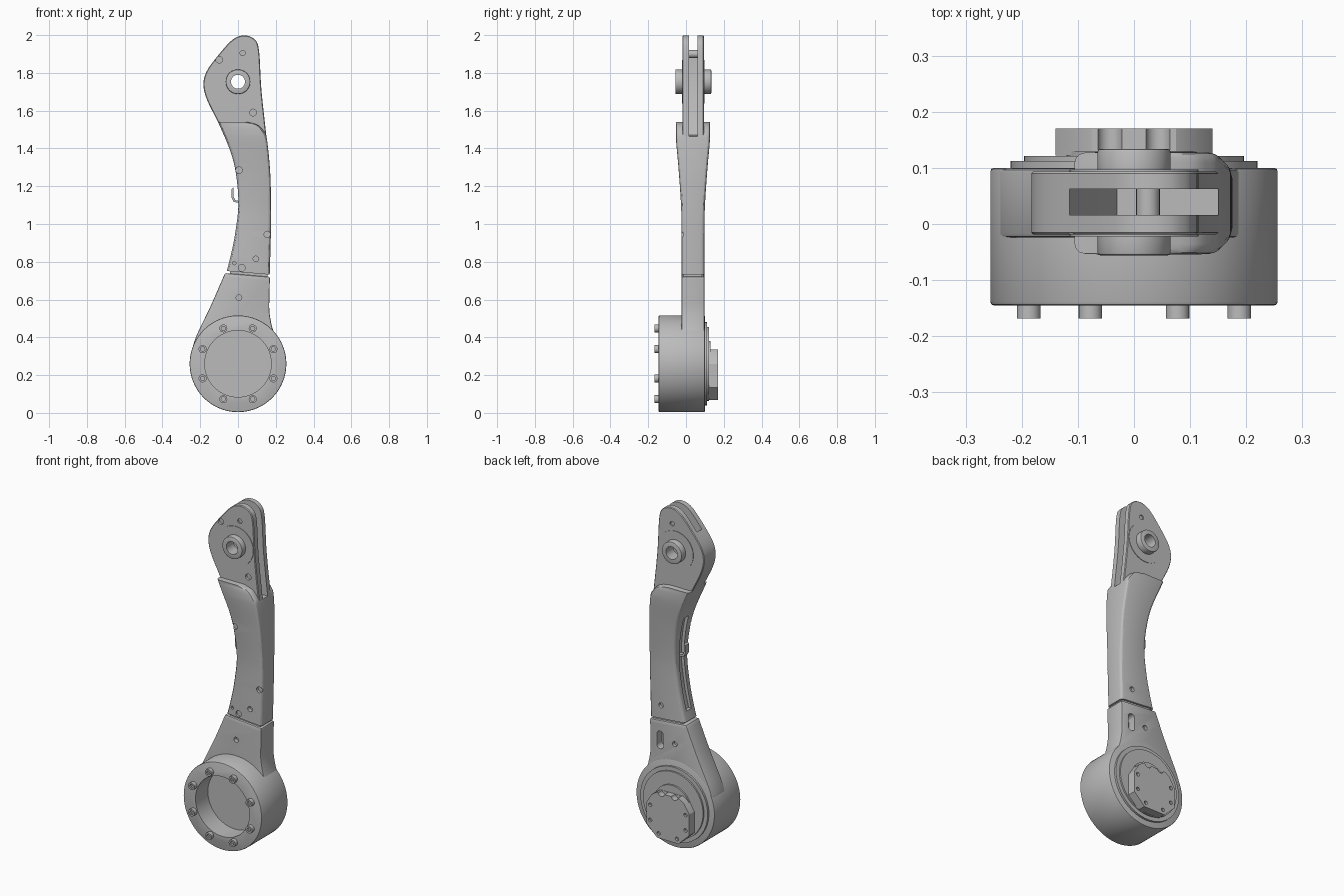
import bpy, bmesh, math

cube = bpy.data.objects.get("Cube")
if cube:
    bpy.data.objects.remove(cube, do_unlink=True)

GREY = (0.5, 0.5, 0.5, 1)
grey = bpy.data.materials.new("machined_grey")
grey.use_nodes = True
grey.diffuse_color = GREY
grey.node_tree.nodes["Principled BSDF"].inputs["Base Color"].default_value = GREY


def make(name, bm):
    bmesh.ops.recalc_face_normals(bm, faces=bm.faces)
    mesh = bpy.data.meshes.new(name)
    bm.to_mesh(mesh)
    bm.free()
    mesh.materials.append(grey)
    ob = bpy.data.objects.new(name, mesh)
    bpy.context.collection.objects.link(ob)
    return ob


def activate(ob):
    bpy.ops.object.select_all(action='DESELECT')
    ob.select_set(True)
    bpy.context.view_layer.objects.active = ob


def add_loft(bm, rings):
    loops = [[bm.verts.new(p) for p in ring] for ring in rings]
    for a, b in zip(loops, loops[1:]):
        for i in range(len(a)):
            j = (i + 1) % len(a)
            bm.faces.new((a[i], a[j], b[j], b[i]))
    bm.faces.new(loops[0])
    bm.faces.new(loops[-1])


def add_prism(bm, outline, y0, y1):
    add_loft(bm, [[(x, y, z) for x, z in outline] for y in (y0, y1)])


def circle(x, z, r, n=48):
    return [(x + r * math.cos(math.tau * i / n), z + r * math.sin(math.tau * i / n)) for i in range(n)]


def prisms(name, parts):
    bm = bmesh.new()
    for part in parts:
        add_prism(bm, *part)
    return make(name, bm)


def bevel(ob, width, segments=2):
    mod = ob.modifiers.new("edge", 'BEVEL')
    mod.width, mod.segments, mod.limit_method = width, segments, 'ANGLE'
    activate(ob)
    bpy.ops.object.modifier_apply(modifier=mod.name)


def cut(ob, parts):
    for part in parts:
        cutter = prisms("cutter", [part])
        cutter.hide_render = True
        mod = ob.modifiers.new("cut", 'BOOLEAN')
        mod.operation, mod.solver, mod.object = 'DIFFERENCE', 'EXACT', cutter
        activate(ob)
        bpy.ops.object.modifier_apply(modifier=mod.name)
        bpy.data.objects.remove(cutter, do_unlink=True)


def spline(pts, steps=6):
    """Smooth path through the points."""
    out = []
    for i in range(len(pts) - 1):
        p = [pts[max(i - 1, 0)], pts[i], pts[i + 1], pts[min(i + 2, len(pts) - 1)]]
        for s in range(steps):
            t = s / steps
            out.append(tuple(0.5 * (2 * b + (c - a) * t + (2 * a - 5 * b + 4 * c - d) * t * t
                                    + (3 * b - a - 3 * c + d) * t ** 3) for a, b, c, d in zip(*p)))
    return out + [pts[-1]]


def at(path, z):
    """Value of a rising path at height z."""
    for (a, za), (b, zb) in zip(path, path[1:]):
        if z <= zb:
            return a + (b - a) * (z - za) / (zb - za)
    return path[-1][0]


HUB_Z, BORE_Z, MID_Y = 0.26, 1.753, 0.037

# Hub drum with the open front recess
drum = prisms("hub_drum", [(circle(0, HUB_Z, 0.256, 80), -0.145, 0.1)])
bevel(drum, 0.006)
cut(drum, [(circle(0, HUB_Z, 0.176, 64), -0.3, -0.03)])

# Ring of socket screws on the drum front
for k in range(8):
    a = math.radians(22.5 + 45 * k)
    x, z = 0.203 * math.cos(a), HUB_Z + 0.203 * math.sin(a)
    screw = prisms("hub_screw", [(circle(x, z, 0.021, 20), -0.168, -0.14)])
    cut(screw, [(circle(x, z, 0.012, 6), -0.2, -0.155)])

# Stepped rings on the drum back
for name, r, y in (("outer_ring", 0.22, 0.112), ("inner_ring", 0.196, 0.121), ("cap_seat", 0.12, 0.13)):
    prisms(name, [(circle(0, HUB_Z, r, 64), 0.09, y)])

# Chamfered rear cap with scalloped top and screw holes
half = [(0.07, 0.068), (0.14, 0.135), (0.14, 0.26), (0.105, 0.315), (0.075, 0.335)]
cap = prisms("rear_cap", [(half + [(-x, z) for x, z in reversed(half)], 0.122, 0.17)])
cut(cap, [(circle(x, 0.34, 0.022, 24), 0.132, 0.2) for x in (-0.043, 0.043)]
    + [(circle(s * x, z, 0.011, 12), 0.155, 0.2) for s in (-1, 1)
       for x, z in ((0.115, 0.16), (0.115, 0.25), (0.06, 0.095))])

# Lower arm flaring into the drum
left = spline([(-0.069, 0.74), (-0.143, 0.57), (-0.215, 0.42), (-0.24, 0.35)])
right = spline([(0.236, 0.345), (0.19, 0.425), (0.167, 0.53), (0.167, 0.63), (0.169, 0.72)])
lower = prisms("lower_arm", [(left + [(-0.2, HUB_Z), (0.2, HUB_Z)] + right, -0.024, 0.0985)])
bevel(lower, 0.008)
pocket = [(x, z + (0.03 if z > 0.61 else -0.03)) for x, z in circle(0.1, 0.61, 0.022, 24)]
cut(lower, [(pocket, 0.05, 0.2), (circle(0.005, 0.61, 0.015, 16), -0.1, 0.0),
            (circle(0.005, 0.61, 0.015, 16), 0.08, 0.2),
            (circle(0, HUB_Z, 0.176, 64), -0.3, -0.02)])

# Core bridging the narrow joint
prisms("joint_core", [([(-0.05, 0.7), (0.155, 0.7), (0.155, 0.8), (-0.03, 0.8)], -0.012, 0.086)])

# Curved upper shell, thicker towards its top
left = spline([(-0.08, 0.7), (-0.063, 0.74), (-0.037, 0.84), (-0.016, 0.945), (0.002, 1.1),
               (-0.01, 1.26), (-0.042, 1.39), (-0.106, 1.54)])
right = spline([(0.167, 0.7), (0.174, 0.95), (0.175, 1.1), (0.17, 1.28), (0.153, 1.45),
                (0.137, 1.49), (0.105, 1.524), (0.05, 1.54)])
depth = spline([(0.061, 0.7), (0.061, 1.0), (0.065, 1.13), (0.077, 1.3), (0.09, 1.45), (0.09, 1.54)])


def section(z):
    ring, r = [], 0.018
    x0, x1, h = at(left, z), at(right, z), at(depth, z)
    for q, (cx, cy) in enumerate(((x1 - r, h - r), (x0 + r, h - r), (x0 + r, r - h), (x1 - r, r - h))):
        for s in range(4):
            a = math.radians(90 * q + 30 * s)
            ring.append((cx + r * math.cos(a), MID_Y + cy + r * math.sin(a), z))
    return ring


heights = [0.7 + 0.025 * i for i in range(30)] + [1.445 + 0.095 * math.sin(math.pi * i / 24) for i in range(13)]
bm = bmesh.new()
add_loft(bm, [section(z) for z in heights])
shell = make("upper_shell", bm)

slot = ([(-0.115, 2.1), (-0.115, 1.72), (-0.03, 1.47), (0.3, 1.46), (0.3, 2.1)], 0.016, 0.062)
front_holes = [(0.005, 1.285, 0.018), (0.155, 0.945, 0.017), (0.02, 0.768, 0.018), (-0.02, 0.793, 0.009)]
cut(shell, [([(-0.3, 0.6), (0.3, 0.6), (0.3, 0.721), (-0.3, 0.771)], -0.3, 0.3), slot,
            (circle(0.095, 0.815, 0.015, 16), -0.2, 0.0), (circle(0.095, 0.815, 0.015, 16), 0.08, 0.3)]
    + [(circle(x, z, r, 20), -0.2, MID_Y - at(depth, z) + 0.015) for x, z, r in front_holes])

# Cable channel along the concave edge of the shell
inner = [p for p in left if 0.8 < p[1] < 1.36]
cut(shell, [([(x - 0.05, z) for x, z in inner] + [(x + 0.018, z) for x, z in reversed(inner)], 0.015, 0.06)])

# Cable hook in the channel
hook = [(-0.034, 1.185), (-0.034, 1.14), (-0.024, 1.118), (0.03, 1.105)]
prisms("cable_hook", [(hook + [(x + 0.009, z + 0.009) for x, z in reversed(hook)], 0.02, 0.055)])

# Slotted fork head
head = spline([(-0.05, 1.42), (-0.106, 1.54), (-0.165, 1.66), (-0.183, 1.74), (-0.165, 1.81), (-0.105, 1.893),
               (-0.03, 1.975), (0.03, 1.998), (0.085, 1.98), (0.111, 1.92), (0.124, 1.71), (0.152, 1.45)])
fork = prisms("fork_head", [(head, -0.019, 0.094)])
bevel(fork, 0.004, 1)
cut(fork, [slot, (circle(0, BORE_Z, 0.05), -0.3, 0.3)]
    + [(circle(x, z, 0.018, 20), -0.2, -0.005) for x, z in ((-0.1, 1.87), (0.08, 1.59))]
    + [(circle(0.025, 1.905, 0.014, 16), y, y + 0.1) for y in (-0.11, 0.086)])
prisms("fork_spacer", [(circle(0.025, 1.9, 0.021, 24), 0.014, 0.064)])

# Bearing washers and bosses either side of the slot, bored through
for name, r, spans in (("bearing_washer", 0.115, ((-0.022, -0.015), (0.09, 0.097))),
                       ("bearing_boss", 0.065, ((-0.056, 0.014), (0.064, 0.134)))):
    for y0, y1 in spans:
        part = prisms(name, [(circle(0, BORE_Z, r), y0, y1)])
        if name == "bearing_boss":
            bevel(part, 0.005)
        cut(part, [(circle(0, BORE_Z, 0.037), -0.3, 0.3)])

for ob in bpy.context.collection.objects:
    if ob.type == 'MESH' and ob.data.materials and ob.data.materials[0] == grey:
        activate(ob)
        bpy.ops.object.shade_smooth_by_angle(angle=math.radians(30))
